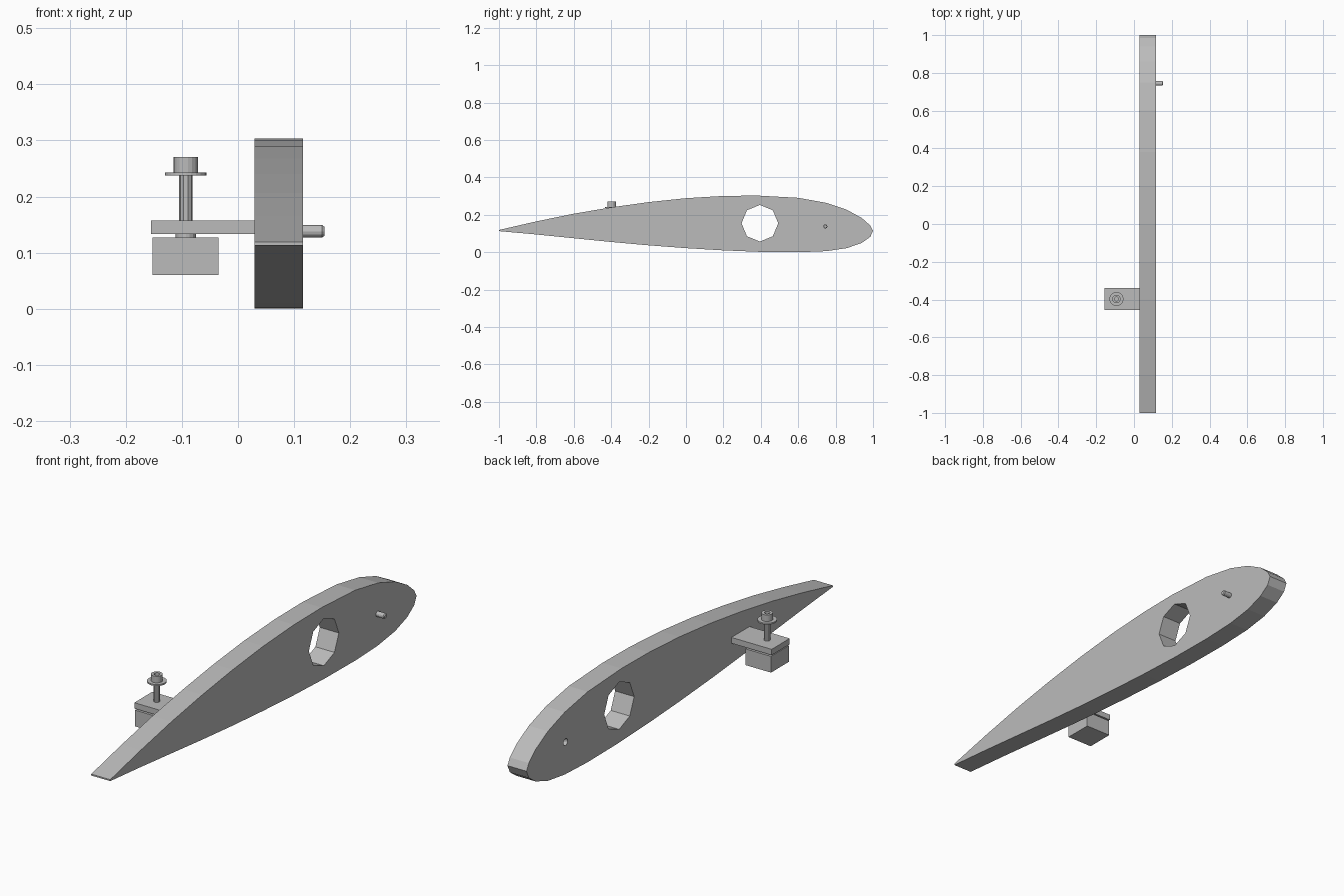
import bpy, bmesh, math
from mathutils import Matrix, Vector

default = bpy.data.objects.get("Cube")
if default:
    bpy.data.objects.remove(default, do_unlink=True)

grey = bpy.data.materials.new("plain grey")
grey.use_nodes = True
grey.diffuse_color = (0.5, 0.5, 0.5, 1)
grey.node_tree.nodes["Principled BSDF"].inputs["Base Color"].default_value = (0.5, 0.5, 0.5, 1)


def finish(name, bm):
    bmesh.ops.recalc_face_normals(bm, faces=bm.faces)
    mesh = bpy.data.meshes.new(name)
    bm.to_mesh(mesh)
    bm.free()
    mesh.materials.append(grey)
    obj = bpy.data.objects.new(name, mesh)
    bpy.context.collection.objects.link(obj)
    return obj


def extrude(name, outline, x0, x1):
    """Extrude a (y, z) outline from x0 to x1."""
    bm = bmesh.new()
    face = bm.faces.new([bm.verts.new((x0, y, z)) for y, z in outline])
    geom = bmesh.ops.extrude_face_region(bm, geom=[face])["geom"]
    moved = [v for v in geom if isinstance(v, bmesh.types.BMVert)]
    bmesh.ops.translate(bm, verts=moved, vec=(x1 - x0, 0, 0))
    return finish(name, bm)


def box(name, lo, hi):
    (x0, y0, z0), (x1, y1, z1) = lo, hi
    return extrude(name, [(y0, z0), (y1, z0), (y1, z1), (y0, z1)], x0, x1)


def ring(y, z, radius, sides):
    step = math.tau / sides
    return [(y + radius * math.sin(i * step), z + radius * math.cos(i * step))
            for i in range(sides)]


def lathe(name, profile, centre, sides=16, turn=Matrix.Identity(4)):
    """Revolve a (radius, height) profile that starts and ends on the axis."""
    bm = bmesh.new()
    verts = [bm.verts.new((r, 0, h)) for r, h in profile]
    edges = [bm.edges.new(pair) for pair in zip(verts, verts[1:])]
    bmesh.ops.spin(bm, geom=verts + edges, axis=(0, 0, 1), cent=(0, 0, 0),
                   angle=math.tau, steps=sides)
    bmesh.ops.remove_doubles(bm, verts=bm.verts, dist=1e-5)
    bmesh.ops.transform(bm, matrix=Matrix.Translation(Vector(centre)) @ turn, verts=bm.verts)
    return finish(name, bm)


# Wing rib: trailing edge at -y, rounded nose at +y
X0, X1 = 0.029, 0.116
upper = [(-1, .119), (-.8, .165), (-.6, .206), (-.4, .24), (-.2, .268), (0, .289),
         (.2, .301), (.38, .303), (.6, .291), (.75, .264), (.86, .227), (.94, .183),
         (.985, .143), (1, .115)]
lower = [(.985, .082), (.94, .05), (.86, .022), (.75, .006), (.6, 0), (.4, .002),
         (.2, .01), (0, .022), (-.2, .037), (-.4, .055), (-.6, .075), (-.8, .095), (-1, .113)]
rib = extrude("wing_rib", upper + lower, X0, X1)

# Spar hole right through, and a blind socket opposite the pin
PIN_Y, PIN_Z = 0.745, 0.138
cutters = [extrude("spar_hole_cutter", ring(.395, .155, .098, 8), X0 - .1, X1 + .1),
           extrude("socket_cutter", ring(PIN_Y, PIN_Z, .014, 12), X0 - .02, X0 + .045)]
for cutter in cutters:
    mod = rib.modifiers.new(cutter.name, "BOOLEAN")
    mod.operation = "DIFFERENCE"
    mod.solver = "EXACT"
    mod.object = cutter
    cutter.hide_render = True
    cutter.hide_viewport = True
    cutter.display_type = "WIRE"

# Locating pin with chamfered tip
lathe("locating_pin", [(0, -.01), (.011, -.01), (.011, .034), (.008, .038), (0, .038)],
      (X1, PIN_Y, PIN_Z), 12, Matrix.Rotation(math.pi / 2, 4, "Y"))

# Bracket plate and the block hanging below it
box("bracket_plate", (-.155, -.456, .133), (X0 + .003, -.338, .157))
box("lower_block", (-.152, -.456, .06), (-.035, -.338, .127))

# Bolt: collar, shank, washer and socket head
AXIS = (-.093, -.397, 0)
lathe("collar", [(0, .125), (.018, .125), (.018, .135), (0, .135)], AXIS)
lathe("bolt_shank", [(0, .13), (.012, .13), (.012, .24), (0, .24)], AXIS, 10)
lathe("washer", [(0, .237), (.037, .237), (.037, .243), (0, .243)], AXIS, 24)
lathe("bolt_head", [(0, .242), (.022, .242), (.022, .27), (.011, .27), (.011, .252), (0, .252)],
      AXIS, 18)
